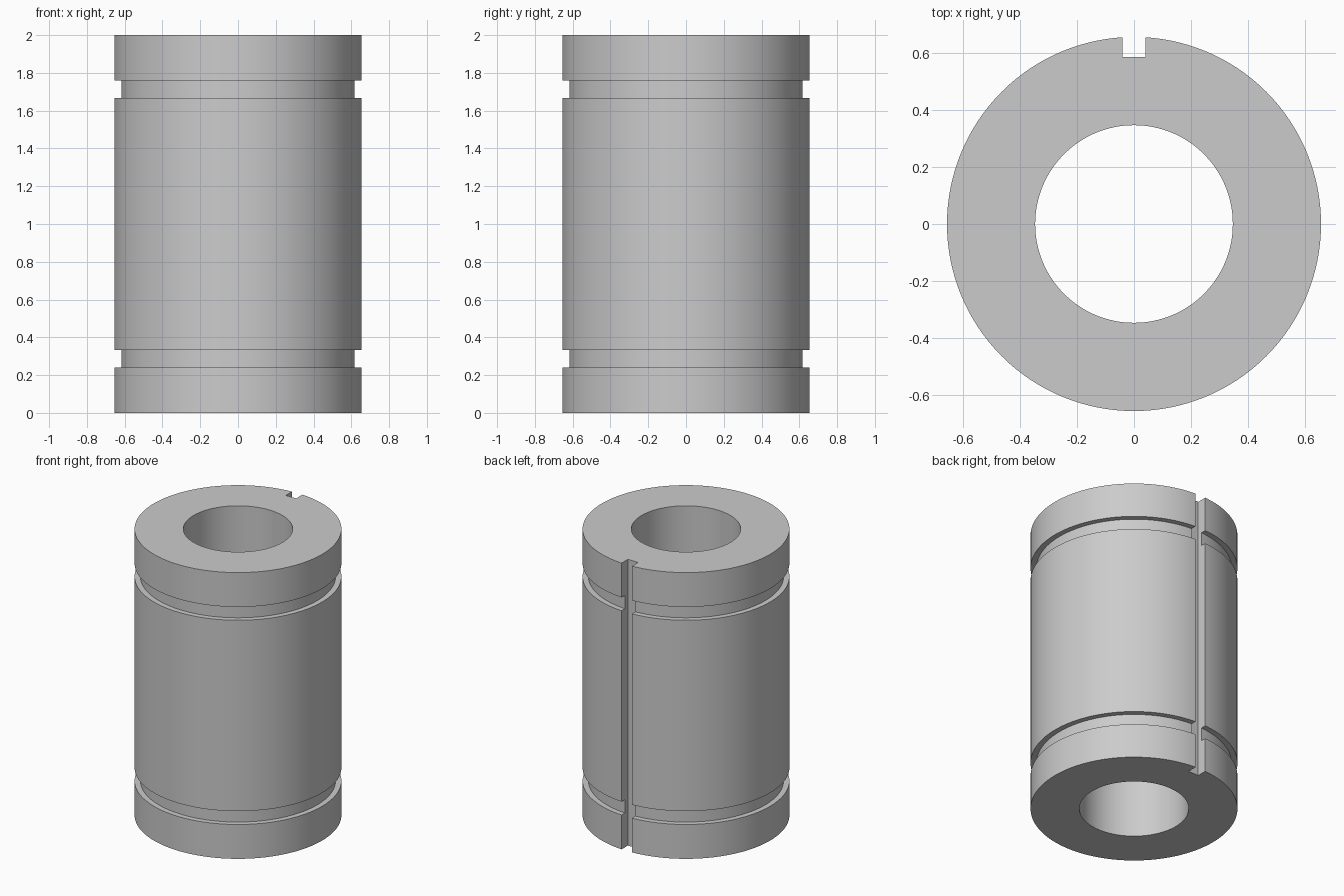
import bpy, bmesh, math
from mathutils import Matrix, Vector

cube = bpy.data.objects.get("Cube")
if cube:
    bpy.data.objects.remove(cube, do_unlink=True)

HEIGHT = 2.0
OUTER, BORE, GROOVE = 0.655, 0.346, 0.618
GROOVE_LOW, GROOVE_HIGH = 0.24, 0.333
SLOT_WIDTH, SLOT_FLOOR = 0.08, 0.585
SEGMENTS = 128

# Plain steel grey
steel = bpy.data.materials.new("steel_grey")
steel.use_nodes = True
grey = (0.6, 0.6, 0.6, 1)
steel.diffuse_color = grey
steel.node_tree.nodes["Principled BSDF"].inputs["Base Color"].default_value = grey


def add_object(name, bm):
    bmesh.ops.recalc_face_normals(bm, faces=bm.faces)
    mesh = bpy.data.meshes.new(name)
    bm.to_mesh(mesh)
    bm.free()
    mesh.materials.append(steel)
    obj = bpy.data.objects.new(name, mesh)
    bpy.context.collection.objects.link(obj)
    return obj


# Sleeve: lower half of the outer profile, mirrored about mid height
lower = [(BORE, 0), (OUTER, 0), (OUTER, GROOVE_LOW), (GROOVE, GROOVE_LOW),
         (GROOVE, GROOVE_HIGH), (OUTER, GROOVE_HIGH)]
profile = lower + [(r, HEIGHT - z) for r, z in reversed(lower)]
bm = bmesh.new()
verts = [bm.verts.new((r, 0, z)) for r, z in profile]
edges = [bm.edges.new((a, b)) for a, b in zip(verts, verts[1:] + verts[:1])]
bmesh.ops.spin(bm, geom=verts + edges, cent=(0, 0, 0), axis=(0, 0, 1),
               angle=math.tau, steps=SEGMENTS, use_merge=True)
bmesh.ops.remove_doubles(bm, verts=bm.verts, dist=0.0001)
sleeve = add_object("bearing_sleeve", bm)

# Keyway cutter: full-height slot along the back
bm = bmesh.new()
depth = 0.2
place = Matrix.Translation(Vector((0, SLOT_FLOOR + depth / 2, HEIGHT / 2)))
size = Matrix.Diagonal((SLOT_WIDTH, depth, HEIGHT * 1.2, 1))
bmesh.ops.create_cube(bm, size=1, matrix=place @ size)
cutter = add_object("keyway_cutter", bm)
cutter.hide_render = True

bpy.ops.object.select_all(action="DESELECT")
sleeve.select_set(True)
bpy.context.view_layer.objects.active = sleeve
cut = sleeve.modifiers.new("keyway", "BOOLEAN")
cut.operation = "DIFFERENCE"
cut.solver = "EXACT"
cut.object = cutter
bpy.ops.object.modifier_apply(modifier=cut.name)
bpy.data.objects.remove(cutter, do_unlink=True)

# Smooth round walls, crisp edges
bpy.ops.object.shade_smooth_by_angle(angle=math.radians(30))
